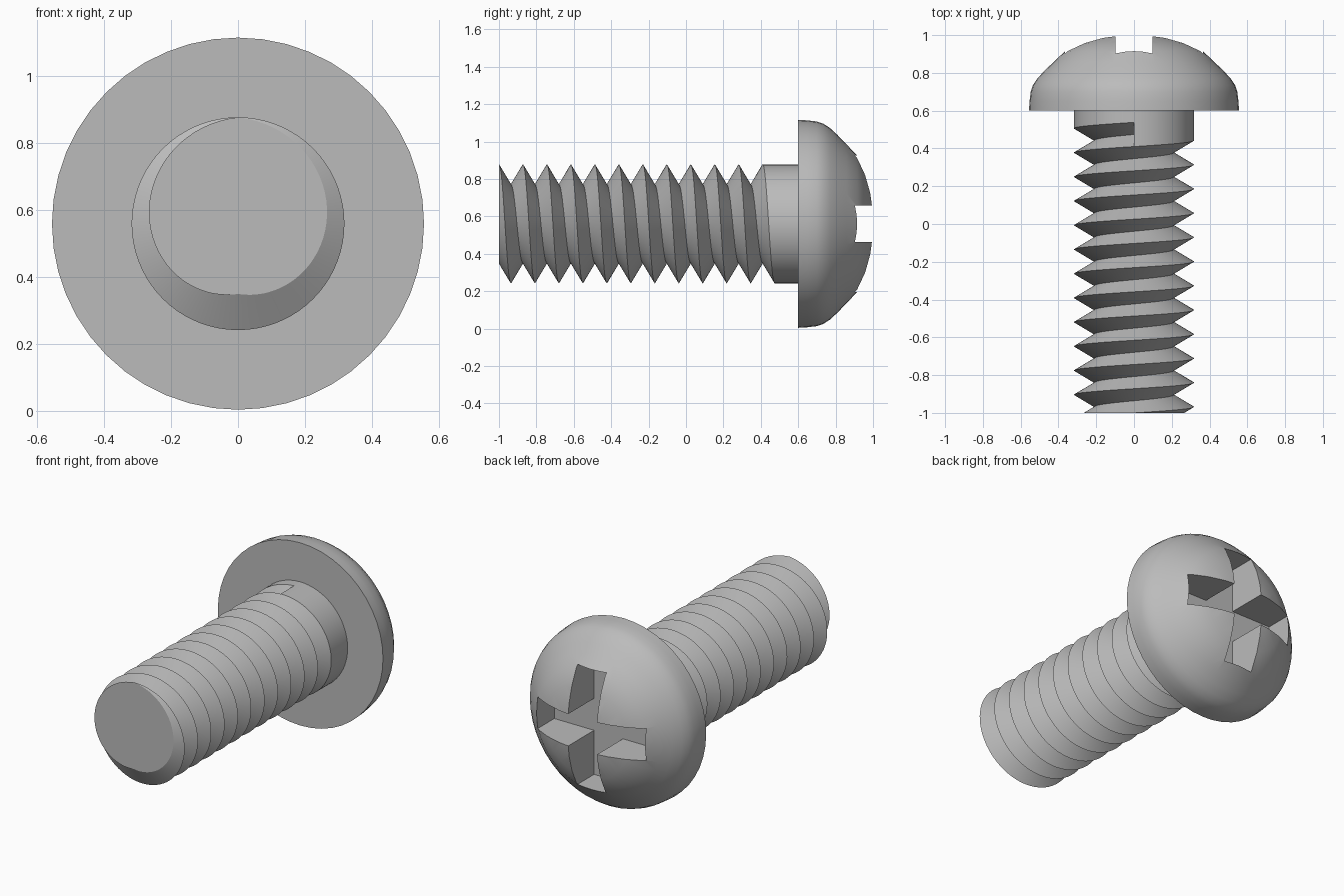
import bpy, bmesh, math

if "Cube" in bpy.data.objects:
    bpy.data.objects.remove(bpy.data.objects["Cube"])

CZ = 0.56            # height of the screw axis (axis runs along y)
HEAD_BASE = 0.6
MAJOR, MINOR = 0.318, 0.21
PITCH = 1.41 / 11
TURNS = 11

steel = bpy.data.materials.new("grey steel")
steel.diffuse_color = (0.5, 0.5, 0.5, 1)
steel.use_nodes = True
steel.node_tree.nodes["Principled BSDF"].inputs["Base Color"].default_value = steel.diffuse_color


def ring_point(r, y, a):
    return (r * math.sin(a), y, CZ + r * math.cos(a))


def finish(bm, name):
    mesh = bpy.data.meshes.new(name)
    bm.to_mesh(mesh)
    bm.free()
    ob = bpy.data.objects.new(name, mesh)
    bpy.context.collection.objects.link(ob)
    mesh.materials.append(steel)
    return ob


def smooth(ob):
    bpy.ops.object.select_all(action='DESELECT')
    ob.select_set(True)
    bpy.context.view_layer.objects.active = ob
    bpy.ops.object.shade_smooth_by_angle(angle=math.radians(30))


# Threaded shank: every column follows the helix, crest - valley - crest
N = 72
bm = bmesh.new()
cols = []
for i in range(N + 1):
    a = 2 * math.pi * i / N
    col = []
    for h in range(-4, 2 * TURNS + 1):
        y = -1 + PITCH * (h / 2 + i / N)
        col.append(bm.verts.new(ring_point(MINOR if h % 2 else MAJOR, y, a)))
    col.append(bm.verts.new(ring_point(MAJOR, HEAD_BASE, a)))
    cols.append(col)
for c, d in zip(cols, cols[1:]):
    for k in range(len(c) - 1):
        bm.faces.new((c[k], d[k], d[k + 1], c[k + 1]))
# wall where the thread groove stops
bm.faces.new((cols[-1][-2], cols[-1][-3], cols[-1][-4]))
bmesh.ops.remove_doubles(bm, verts=bm.verts[:], dist=1e-4)
# flat tip
cut = bmesh.ops.bisect_plane(bm, geom=bm.verts[:] + bm.edges[:] + bm.faces[:], dist=1e-5,
                             plane_co=(0, -1, 0), plane_no=(0, -1, 0), clear_outer=True)
rim = [v for v in cut["geom_cut"] if isinstance(v, bmesh.types.BMVert)]
rim.sort(key=lambda v: math.atan2(v.co.x, v.co.z - CZ))
tip = bm.faces.new(rim)
tip.normal_update()
if tip.normal.y > 0:
    tip.normal_flip()
smooth(finish(bm, "threaded_shank"))

# Domed pan head: turned profile (radius, y)
profile = [(0.556, HEAD_BASE), (0.553, 0.65), (0.547, 0.70), (0.535, 0.735), (0.512, 0.77),
           (0.475, 0.81), (0.425, 0.858), (0.365, 0.915), (0.28, 0.957), (0.19, 0.985),
           (0.1, 1.0), (0.04, 1.003)]
S = 48
bm = bmesh.new()
rings = [[bm.verts.new(ring_point(r, y, 2 * math.pi * i / S)) for i in range(S)]
         for r, y in profile]
for lo, hi in zip(rings, rings[1:]):
    for i in range(S):
        j = (i + 1) % S
        bm.faces.new((lo[i], lo[j], hi[j], hi[i]))
bm.faces.new(rings[0])
bm.faces.new(rings[-1])
bmesh.ops.recalc_face_normals(bm, faces=bm.faces[:])
head = finish(bm, "pan_head")

# Cross-shaped drive recess, cut straight down to a flat floor
W, L, FLOOR = 0.097, 0.365, 0.745
bm = bmesh.new()
outline = []
for q in range(4):
    c, s = round(math.cos(q * math.pi / 2)), round(math.sin(q * math.pi / 2))
    for u, v in ((L, -W), (L, W), (W, W)):
        outline.append((u * c - v * s, u * s + v * c))
face = bm.faces.new([bm.verts.new((x, FLOOR, CZ + z)) for x, z in outline])
ext = bmesh.ops.extrude_face_region(bm, geom=[face], use_keep_orig=True)
bmesh.ops.translate(bm, vec=(0, 0.4, 0),
                    verts=[g for g in ext["geom"] if isinstance(g, bmesh.types.BMVert)])
bmesh.ops.recalc_face_normals(bm, faces=bm.faces[:])
cutter = finish(bm, "cross_cutter")
cutter.hide_render = True

mod = head.modifiers.new("cross_recess", 'BOOLEAN')
mod.operation = 'DIFFERENCE'
mod.solver = 'EXACT'
mod.object = cutter
bpy.context.view_layer.objects.active = head
bpy.ops.object.modifier_apply(modifier=mod.name)
bpy.data.objects.remove(cutter)
smooth(head)
